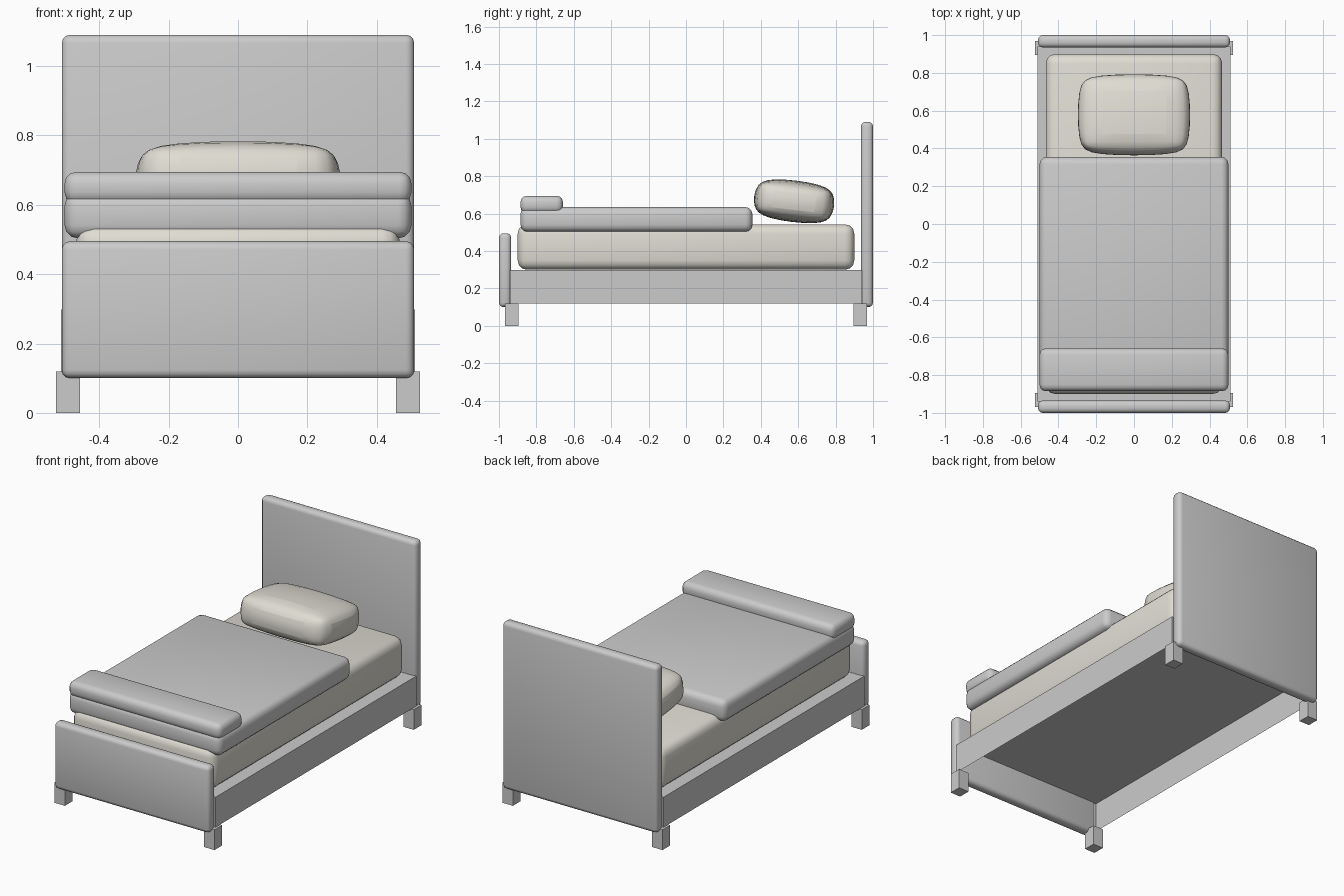
import bpy, bmesh, math

if "Cube" in bpy.data.objects:
    bpy.data.objects.remove(bpy.data.objects["Cube"])

linen = bpy.data.materials.new("linen")
linen.diffuse_color = (0.74, 0.72, 0.65, 1)
linen.use_nodes = True
linen.node_tree.nodes["Principled BSDF"].inputs["Base Color"].default_value = linen.diffuse_color


def box(name, lo, hi, radius=0, segments=3, soft=0, tilt=0, mat=None, open_bottom=False):
    """Box between two corners, with optional rounded edges, subdivision softness and tilt."""
    size = [b - a for a, b in zip(lo, hi)]
    bm = bmesh.new()
    bmesh.ops.create_cube(bm, size=1)
    bmesh.ops.scale(bm, vec=size, verts=bm.verts)
    if open_bottom:
        bm.normal_update()
        bottom = [f for f in bm.faces if f.normal.z < -0.5]
        bmesh.ops.delete(bm, geom=bottom, context='FACES_ONLY')
    if radius:
        bmesh.ops.bevel(bm, geom=bm.edges[:], offset=radius, segments=segments,
                        profile=0.5, affect='EDGES', clamp_overlap=True)
    mesh = bpy.data.meshes.new(name)
    bm.to_mesh(mesh)
    bm.free()
    ob = bpy.data.objects.new(name, mesh)
    bpy.context.collection.objects.link(ob)
    ob.location = [(a + b) / 2 for a, b in zip(lo, hi)]
    ob.rotation_euler.x = math.radians(tilt)
    if mat:
        mesh.materials.append(mat)
    if soft:
        sub = ob.modifiers.new("soften", 'SUBSURF')
        sub.levels = sub.render_levels = soft
    if radius:
        bpy.ops.object.select_all(action='DESELECT')
        ob.select_set(True)
        bpy.context.view_layer.objects.active = ob
        bpy.ops.object.shade_smooth_by_angle(angle=math.radians(40))
    return ob


# Upholstered end boards
box("headboard", (-0.508, 0.935, 0.10), (0.508, 1.0, 1.09), 0.024)
box("footboard", (-0.508, -1.0, 0.10), (0.508, -0.935, 0.495), 0.024)

# Bed frame, open underneath
box("bed_frame", (-0.51, -0.94, 0.12), (0.51, 0.94, 0.298), open_bottom=True)

# Four square legs
for side, sx in (("left", -1), ("right", 1)):
    for end, sy in (("front", -1), ("back", 1)):
        x, y = 0.49 * sx, 0.932 * sy
        box(f"{end}_{side}_leg", (x - 0.034, y - 0.036, 0), (x + 0.034, y + 0.036, 0.12))

# Mattress
box("mattress", (-0.467, -0.90, 0.30), (0.467, 0.90, 0.543), 0.05, mat=linen)

# Blanket with a folded roll at the foot
box("blanket", (-0.50, -0.885, 0.503), (0.50, 0.355, 0.635), 0.038)
box("blanket_fold", (-0.50, -0.885, 0.602), (0.50, -0.658, 0.695), 0.034)

# Pillow leaning slightly backwards
box("pillow", (-0.302, 0.358, 0.550), (0.302, 0.798, 0.782), 0.062, segments=1,
    soft=2, tilt=-7, mat=linen)
